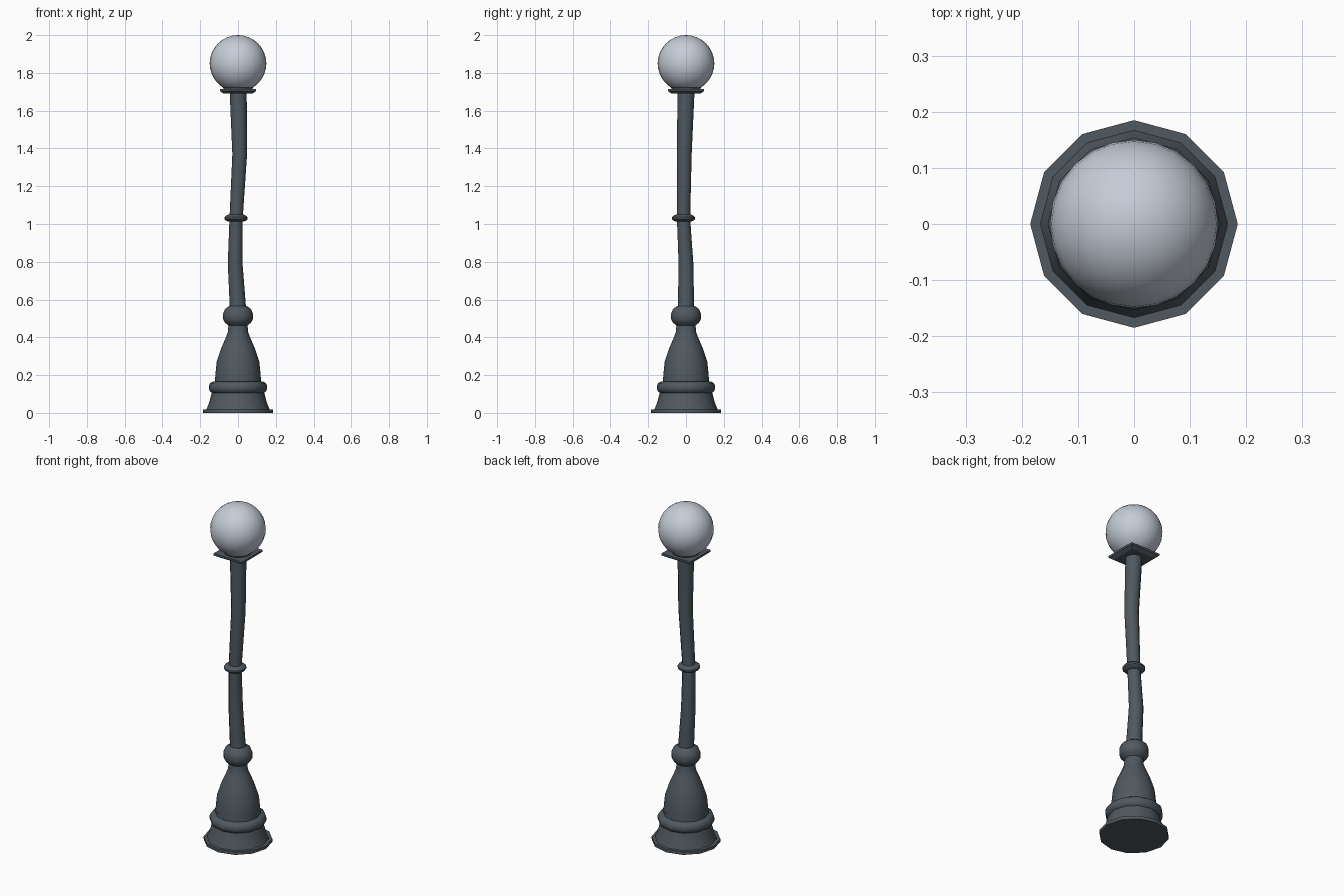
import bpy, bmesh, math

if "Cube" in bpy.data.objects:
    bpy.data.objects.remove(bpy.data.objects["Cube"])


def material(name, rgb):
    m = bpy.data.materials.new(name)
    m.diffuse_color = (*rgb, 1)
    m.use_nodes = True
    m.node_tree.nodes["Principled BSDF"].inputs["Base Color"].default_value = m.diffuse_color
    return m


iron = material("dark slate iron", (0.08, 0.10, 0.115))
glass = material("pale grey glass", (0.56, 0.61, 0.68))


def finish(name, bm, mat, angle):
    bmesh.ops.recalc_face_normals(bm, faces=bm.faces)
    me = bpy.data.meshes.new(name)
    bm.to_mesh(me)
    bm.free()
    ob = bpy.data.objects.new(name, me)
    bpy.context.collection.objects.link(ob)
    me.materials.append(mat)
    bpy.ops.object.select_all(action='DESELECT')
    ob.select_set(True)
    bpy.context.view_layer.objects.active = ob
    bpy.ops.object.shade_smooth_by_angle(angle=math.radians(angle))
    return ob


def stack(name, rings, sides=12, turn=0.0, angle=35):
    """Capped skin through rings of (z, radius, centre x, centre y)."""
    bm = bmesh.new()
    loops = []
    for z, r, cx, cy in rings:
        loops.append([bm.verts.new((cx + r * math.cos(turn + math.tau * i / sides),
                                    cy + r * math.sin(turn + math.tau * i / sides), z))
                      for i in range(sides)])
    for a, b in zip(loops, loops[1:]):
        for i in range(sides):
            j = (i + 1) % sides
            bm.faces.new((a[i], a[j], b[j], b[i]))
    bm.faces.new(loops[0][::-1])
    bm.faces.new(loops[-1])
    return finish(name, bm, iron, angle)


def lathe(name, profile, **kw):
    return stack(name, [(z, r, kw.get("cx", 0), kw.get("cy", 0)) for z, r in profile])


# Foot and bell-shaped base
lathe("foot", [(0, 0.185), (0.018, 0.185), (0.018, 0.167), (0.06, 0.151), (0.11, 0.138)])
lathe("base_ring", [(0.106, 0.138), (0.113, 0.148), (0.127, 0.154), (0.143, 0.154),
                    (0.157, 0.147), (0.165, 0.135)])
lathe("bell", [(0.16, 0.122), (0.20, 0.120), (0.27, 0.113), (0.34, 0.09),
               (0.405, 0.062), (0.43, 0.053), (0.48, 0.05)])
lathe("knob", [(0.462, 0.05), (0.478, 0.069), (0.496, 0.079), (0.525, 0.079),
               (0.55, 0.069), (0.567, 0.045)])

# Slightly bent pole
stack("pole", [(0.55, 0.043, 0, 0), (0.79, 0.039, -0.015, 0.0), (1.03, 0.035, -0.010, -0.013),
               (1.37, 0.039, 0.009, -0.009), (1.70, 0.045, 0.001, 0)])
lathe("pole_ring", [(1.012, 0.04), (1.018, 0.053), (1.026, 0.061), (1.036, 0.061),
                    (1.044, 0.053), (1.05, 0.04)], cx=-0.01, cy=-0.013)

# Square plate and collar under the globe
q = math.sqrt(2)
stack("square_plate", [(1.69, 0.075 * q, 0, 0), (1.703, 0.095 * q, 0, 0), (1.714, 0.095 * q, 0, 0)],
      sides=4, turn=math.pi / 4, angle=20)
lathe("collar", [(1.71, 0.075), (1.733, 0.083)])

# Globe
bm = bmesh.new()
bmesh.ops.create_uvsphere(bm, u_segments=24, v_segments=16, radius=0.15)
bmesh.ops.translate(bm, verts=bm.verts, vec=(0, 0, 1.85))
finish("globe", bm, glass, 60)
